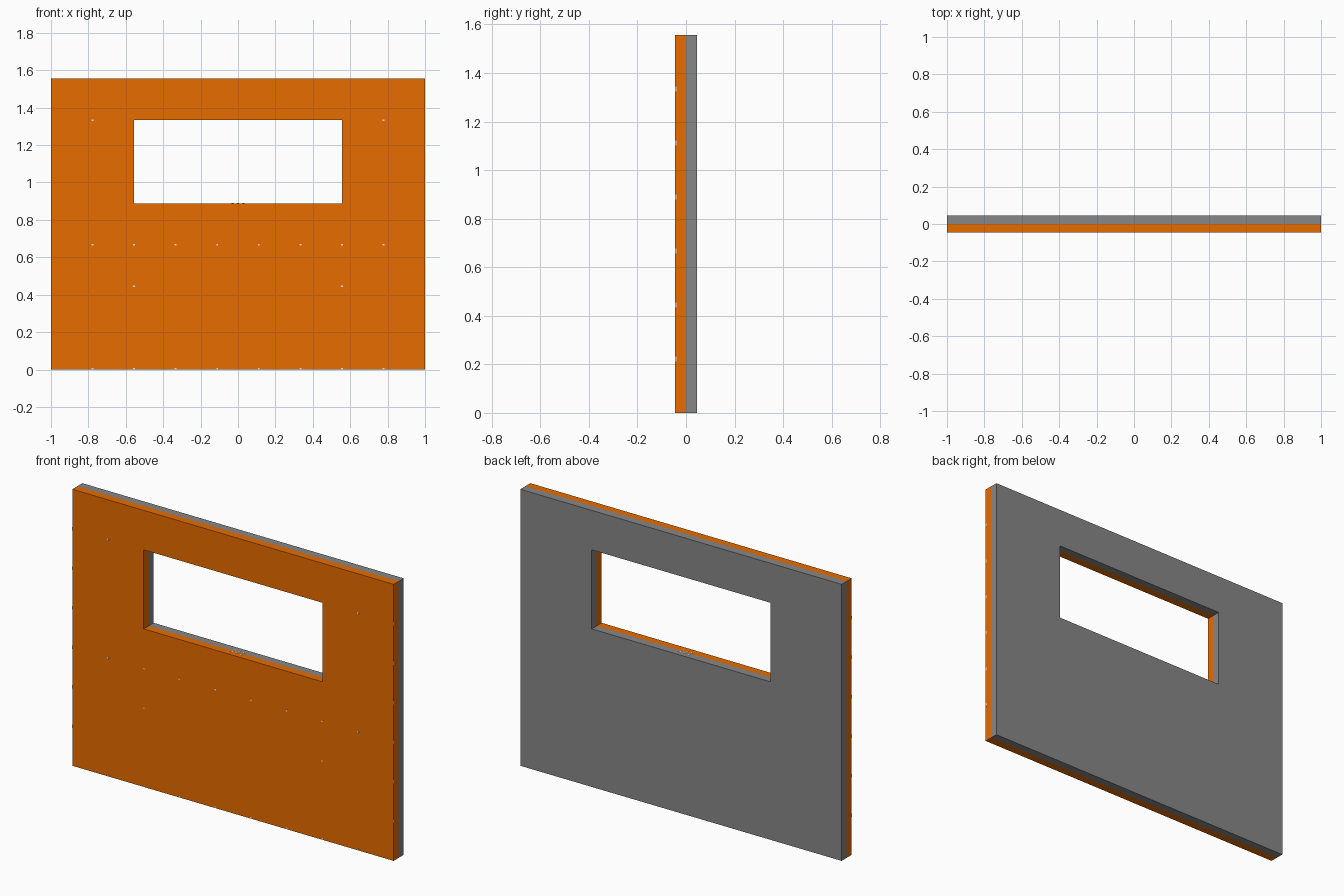
import bpy, bmesh
from mathutils import Matrix

if "Cube" in bpy.data.objects:
    bpy.data.objects.remove(bpy.data.objects["Cube"])

U = 2 / 9            # wall module: 9 wide, 7 high
T = 0.2 * U          # thickness of each skin


def material(name, rgb):
    m = bpy.data.materials.new(name)
    m.diffuse_color = (*rgb, 1)
    m.use_nodes = True
    m.node_tree.nodes["Principled BSDF"].inputs["Base Color"].default_value = m.diffuse_color
    return m


def add_object(name, bm, mat):
    me = bpy.data.meshes.new(name)
    bm.to_mesh(me)
    bm.free()
    me.materials.append(mat)
    bpy.context.collection.objects.link(bpy.data.objects.new(name, me))


def rect(bm, x, z0, z1, y):
    return [bm.verts.new(p) for p in ((-x, y, z0), (x, y, z0), (x, y, z1), (-x, y, z1))]


def skin(name, y_face, mat):
    """Half of the wall: a windowed face plus its outer edges and window reveal."""
    bm = bmesh.new()
    outer, inner, outer_mid, inner_mid = (
        rect(bm, x, z0, z1, y) for y in (y_face, 0)
        for x, z0, z1 in ((4.5 * U, 0, 7 * U), (2.5 * U, 4 * U, 6 * U)))
    flip = y_face > 0
    for a, b in ((outer, inner), (outer_mid, outer), (inner, inner_mid)):
        for i in range(4):
            j = (i + 1) % 4
            f = bm.faces.new((a[i], a[j], b[j], b[i]))
            if flip:
                f.normal_flip()
    add_object(name, bm, mat)


def specks(name, points, size, mat):
    """Tiny box flecks of the given size."""
    bm = bmesh.new()
    for p in points:
        bmesh.ops.create_cube(bm, size=1, matrix=Matrix.Translation(p) @ Matrix.Diagonal((*size, 1)))
    add_object(name, bm, mat)


# Front and back skins meet at y = 0
skin("front_wall_skin", -T, material("orange", (0.80, 0.15, 0.0)))
skin("back_wall_skin", T, material("grey", (0.242, 0.242, 0.242)))

# Pale flecks at the module points of the front, its side edges and the sill
pale = material("pale_grey", (0.8, 0.8, 0.8))
cols = [(i - 4.5) * U for i in range(10)]
front = [(x, -T, 3 * U) for x in cols[1:-1]] + [(x, -T, 0.005) for x in cols[1:-1]]
front += [(s * 3.5 * U, -T, 6 * U) for s in (-1, 1)] + [(s * 2.5 * U, -T, 2 * U) for s in (-1, 1)]
specks("front_flecks", front, (0.01, 0.002, 0.008), pale)
edge = [(s, -T + 0.003, k * U) for s in (-1, 1) for k in range(1, 7)]
specks("side_flecks", edge, (0.002, 0.006, 0.02), pale)
sill = [(x, y, 4 * U) for x in (-0.03, 0, 0.03) for y in (-0.012, 0.012)]
specks("sill_flecks", sill, (0.012, 0.008, 0.002), pale)
